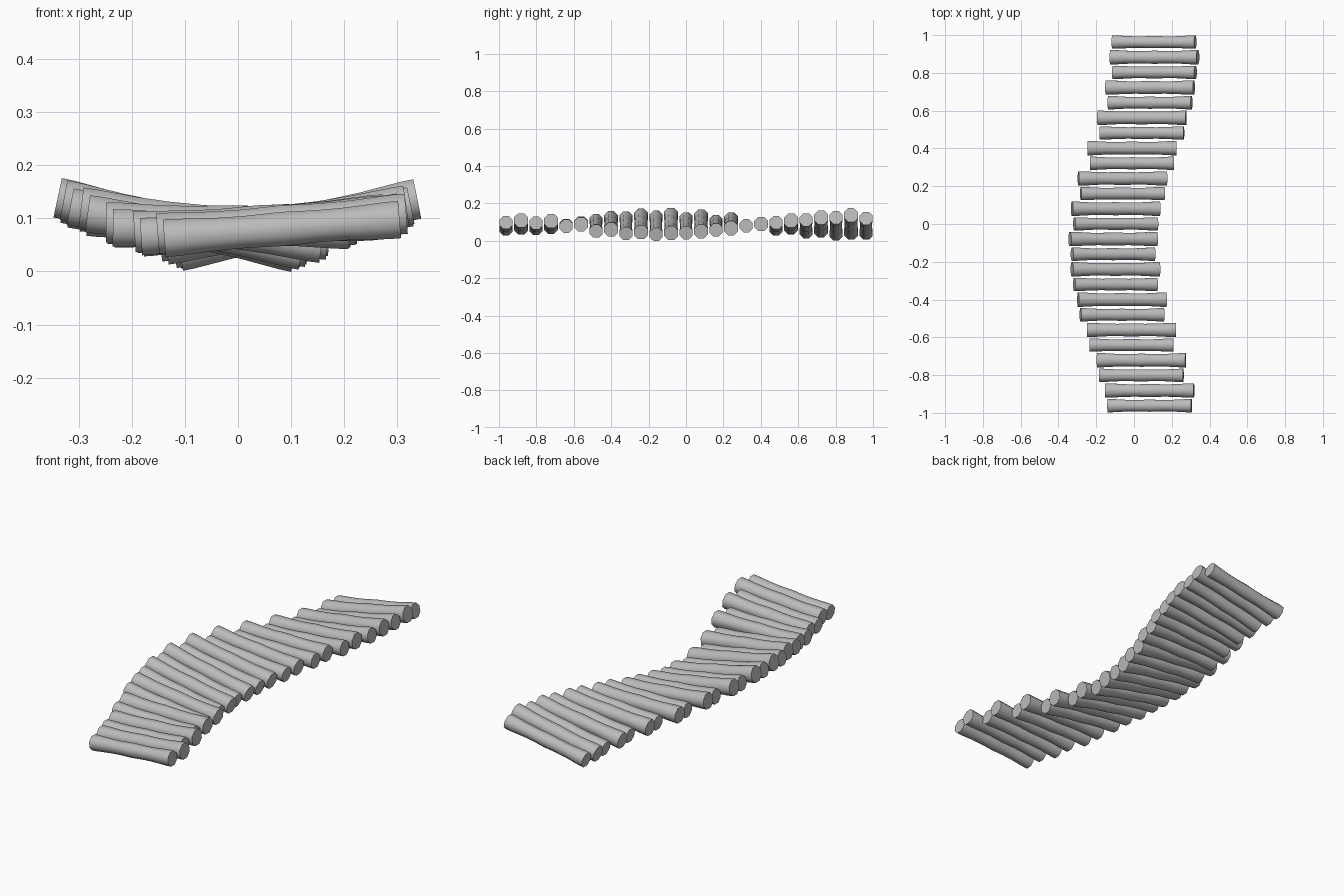
import bpy
import math
from mathutils import Matrix, Vector

cube = bpy.data.objects.get("Cube")
if cube:
    bpy.data.objects.remove(cube, do_unlink=True)

wood = bpy.data.materials.new("weathered_grey")
wood.use_nodes = True
grey = (0.5, 0.5, 0.5, 1)
wood.diffuse_color = grey
wood.node_tree.nodes["Principled BSDF"].inputs["Base Color"].default_value = grey

SIDES = 8
# Log profile: position along the length (-1..1) and relative thickness
PROFILE = [(-1, 1), (-0.9, 1), (-0.55, 0.88), (-0.3, 0.86), (0, 0.92),
           (0.3, 0.86), (0.55, 0.88), (0.9, 1), (1, 1)]
# Roll of each pair of logs along the walkway, back to front
ROLL = [0.18, 0.2, 0.145, 0.075, 0, -0.1, -0.17, -0.21, -0.19, -0.13, -0.01, 0.065, 0.08]


def make_log(name, centre, length, radius, roll):
    """Eight-sided log along x with a slim waist and flat ends."""
    verts, faces = [], []
    for t, thick in PROFILE:
        for k in range(SIDES):
            a = math.tau * (k + 0.5) / SIDES
            r = radius * thick
            verts.append((t * length / 2, r * math.cos(a), r * math.sin(a)))
    for ring in range(len(PROFILE) - 1):
        for k in range(SIDES):
            a, b = ring * SIDES + k, ring * SIDES + (k + 1) % SIDES
            faces.append((a, b, b + SIDES, a + SIDES))
    faces.append(tuple(reversed(range(SIDES))))
    faces.append(tuple(range(len(verts) - SIDES, len(verts))))
    mesh = bpy.data.meshes.new(name)
    mesh.from_pydata(verts, [], faces)
    # Outward normals
    mesh.flip_normals()
    mesh.materials.append(wood)
    mesh.transform(Matrix.Translation(Vector(centre)) @ Matrix.Rotation(-roll, 4, "Y"))
    obj = bpy.data.objects.new(name, mesh)
    bpy.context.collection.objects.link(obj)
    return obj


# Walkway of logs, thick and thin in turn, swaying sideways pair by pair
logs = []
for i in range(25):
    pair = (i + 1) // 2
    thick = i % 2 == 1
    x = 0.11 * math.cos(0.487 * pair - 0.28)
    logs.append(make_log(f"log_{i + 1:02d}",
                         (x, 0.963 - i * 0.0802, 0.09 if thick else 0.08),
                         0.47 if thick else 0.445,
                         0.041 if thick else 0.038,
                         ROLL[pair]))

# Smooth sides, sharp ends
bpy.ops.object.select_all(action="DESELECT")
for log in logs:
    log.select_set(True)
bpy.context.view_layer.objects.active = logs[0]
bpy.ops.object.shade_smooth_by_angle(angle=math.radians(60))
